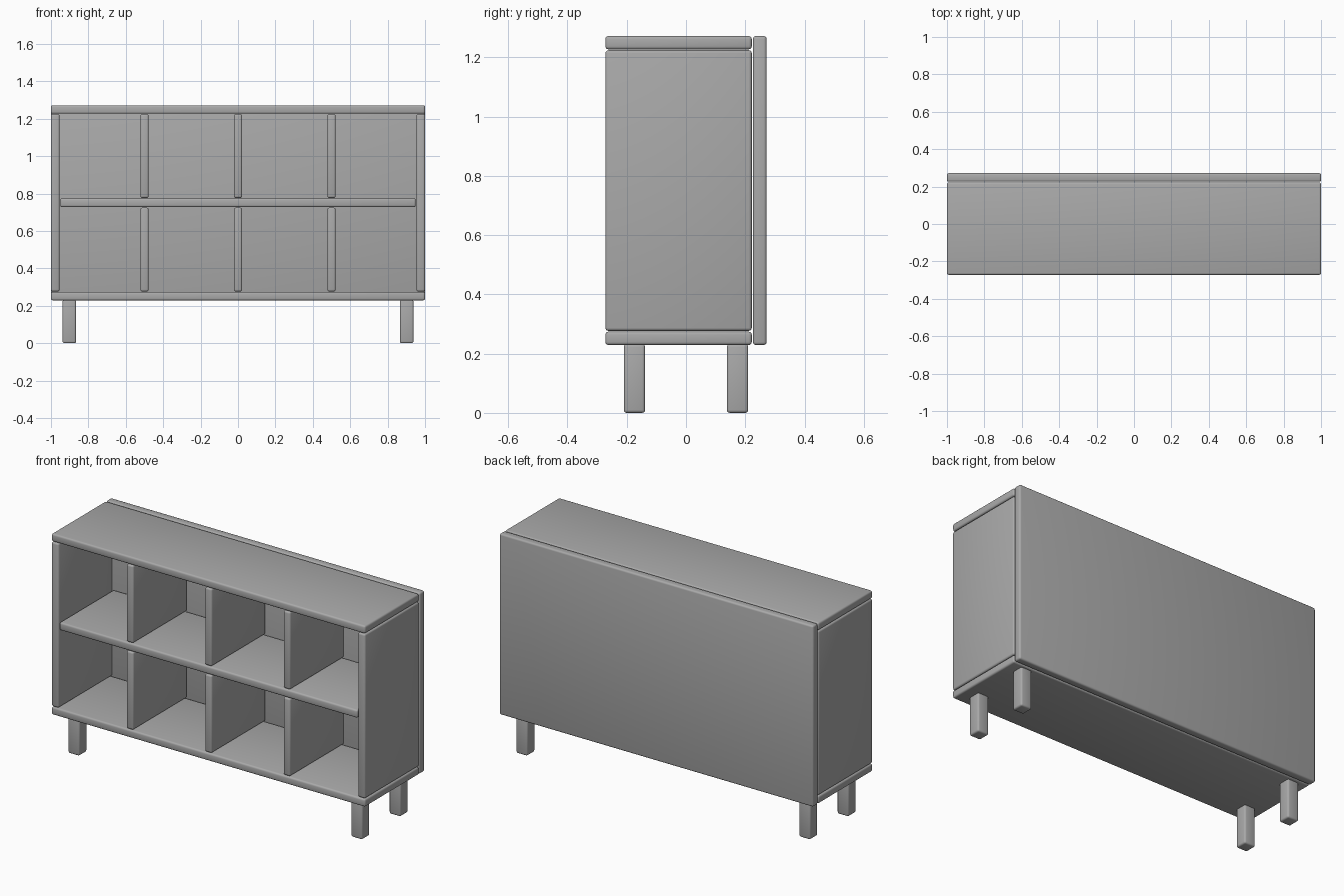
import bpy

cube = bpy.data.objects.get("Cube")
if cube:
    bpy.data.objects.remove(cube, do_unlink=True)

grey = bpy.data.materials.new("plain grey")
grey.use_nodes = True
grey.diffuse_color = (0.4, 0.4, 0.4, 1)
grey.node_tree.nodes["Principled BSDF"].inputs["Base Color"].default_value = (0.4, 0.4, 0.4, 1)


def board(name, x, y, z, bevel=0.01):
    """Rounded board spanning the given (low, high) ranges."""
    spans = (x, y, z)
    bpy.ops.mesh.primitive_cube_add(size=1, location=[(a + b) / 2 for a, b in spans])
    ob = bpy.context.object
    ob.name = name
    ob.scale = [b - a for a, b in spans]
    bpy.ops.object.transform_apply(location=False, rotation=False, scale=True)
    ob.data.materials.append(grey)
    mod = ob.modifiers.new("rounded edges", "BEVEL")
    mod.width = bevel
    mod.segments = 3
    bpy.ops.object.modifier_apply(modifier=mod.name)
    bpy.ops.object.shade_smooth_by_angle()
    return ob


depth = (-0.272, 0.222)
full = (-1, 1)

# Outer case
board("bottom_board", full, depth, (0.229, 0.274))
board("top_board", full, depth, (1.227, 1.272))
board("back_panel", full, (0.226, 0.272), (0.229, 1.272))
for side, s in (("right", -1), ("left", 1)):
    x = sorted((s * 0.954, s * 1.0))
    board(side + "_side_panel", x, depth, (0.277, 1.224))

# Middle shelf and the dividers above and below it
board("middle_shelf", (-0.95, 0.95), depth, (0.728, 0.774))
for level, z in (("lower", (0.277, 0.725)), ("upper", (0.777, 1.224))):
    for place, x in (("right", -0.5), ("centre", 0), ("left", 0.5)):
        board(f"{level}_{place}_divider", (x - 0.022, x + 0.022), depth, z)

# Legs
for side, x in (("right", -0.902), ("left", 0.902)):
    for end, y in (("front", -0.174), ("back", 0.174)):
        board(f"{end}_{side}_leg", (x - 0.036, x + 0.036), (y - 0.036, y + 0.036), (0, 0.232))
